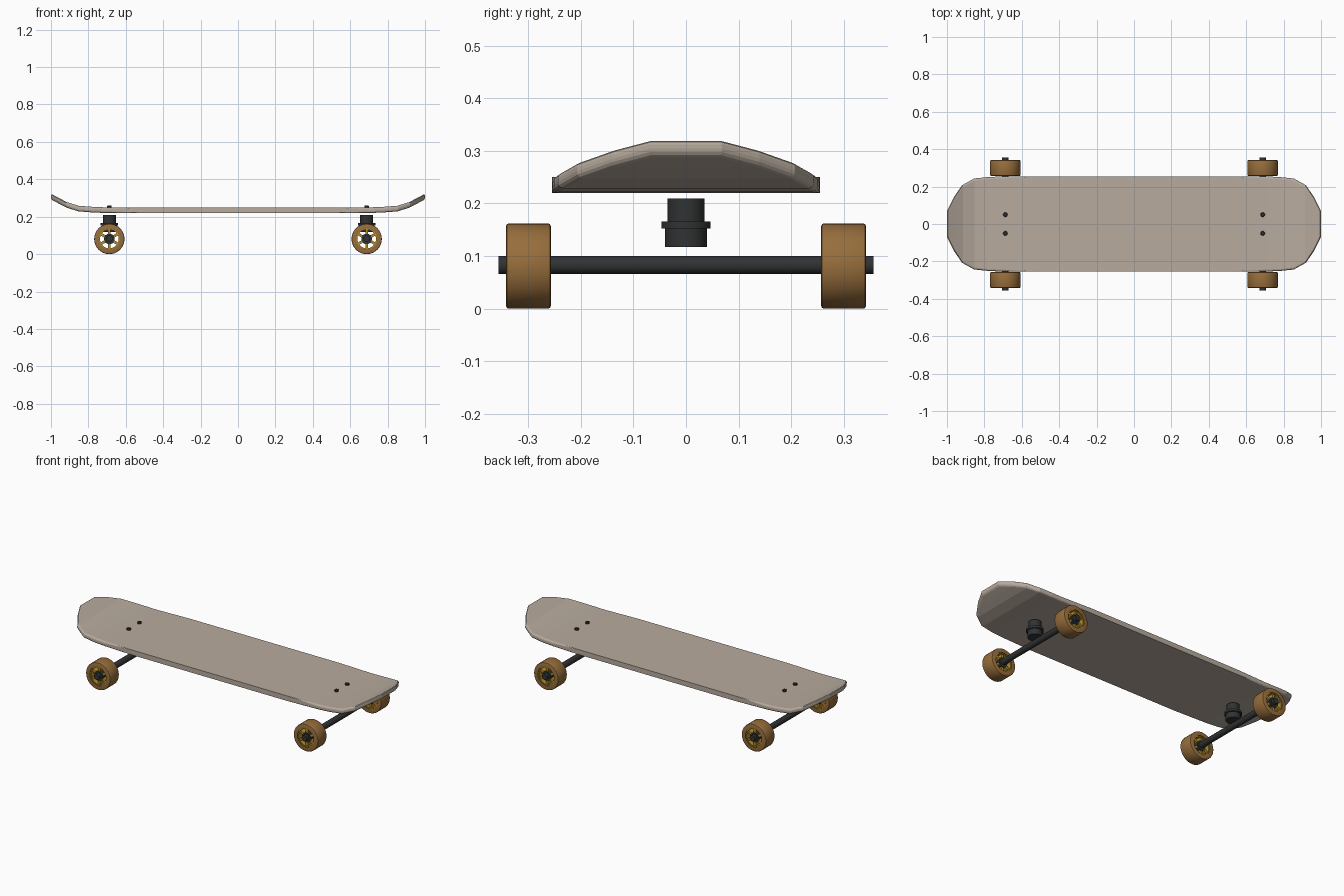
import bpy, bmesh, math
from mathutils import Matrix

if "Cube" in bpy.data.objects:
    bpy.data.objects.remove(bpy.data.objects["Cube"])


def material(name, rgb):
    m = bpy.data.materials.new(name)
    m.diffuse_color = (*rgb, 1)
    m.use_nodes = True
    m.node_tree.nodes["Principled BSDF"].inputs["Base Color"].default_value = m.diffuse_color
    return m


WOOD = material("deck taupe", (0.48, 0.41, 0.345))
TYRE = material("tyre brown", (0.31, 0.155, 0.045))
GOLD = material("spoke gold", (0.46, 0.27, 0.025))
DARK = material("dark metal", (0.03, 0.032, 0.033))


def finish(bm, name, mat, smooth=True):
    bmesh.ops.recalc_face_normals(bm, faces=bm.faces)
    me = bpy.data.meshes.new(name)
    bm.to_mesh(me)
    bm.free()
    me.materials.append(mat)
    ob = bpy.data.objects.new(name, me)
    bpy.context.collection.objects.link(ob)
    if smooth:
        bpy.ops.object.select_all(action='DESELECT')
        ob.select_set(True)
        bpy.context.view_layer.objects.active = ob
        bpy.ops.object.shade_smooth_by_angle(angle=math.radians(35))
    return ob


def lathe(name, profile, mat, loc, axis='Z', n=32, closed=False):
    """Revolve (radius, height) points around an axis; closed makes a ring."""
    bm = bmesh.new()
    rings = [[bm.verts.new((r * math.cos(2 * math.pi * i / n),
                            r * math.sin(2 * math.pi * i / n), h))
              for i in range(n)] for r, h in profile]
    pairs = list(zip(rings, rings[1:]))
    if closed:
        pairs.append((rings[-1], rings[0]))
    else:
        bm.faces.new(rings[0])
        bm.faces.new(rings[-1])
    for a, b in pairs:
        for i in range(n):
            j = (i + 1) % n
            bm.faces.new((a[i], a[j], b[j], b[i]))
    if axis == 'Y':
        bm.transform(Matrix.Rotation(math.radians(-90), 4, 'X'))
    bm.transform(Matrix.Translation(loc))
    return finish(bm, name, mat)


# Deck: stations of (x, half width, underside height), mirrored end to end
half = [(0.5, 0.255, 0.22), (0.71, 0.254, 0.22), (0.78, 0.251, 0.223),
        (0.855, 0.243, 0.229), (0.92, 0.207, 0.25), (0.965, 0.14, 0.274),
        (1.0, 0.068, 0.293)]
stations = [(-x, w, z) for x, w, z in reversed(half)] + half
bm = bmesh.new()
T = 0.03
rows = [[bm.verts.new((x, s * w, z + t)) for s, t in ((-1, 0), (1, 0), (1, T), (-1, T))]
        for x, w, z in stations]
for a, b in zip(rows, rows[1:]):
    for i in range(4):
        j = (i + 1) % 4
        bm.faces.new((a[i], a[j], b[j], b[i]))
bm.faces.new(rows[0])
bm.faces.new(rows[-1])
bm.verts.index_update()
last = len(rows) - 1
rim = []
for e in bm.edges:
    (ra, ca), (rb, cb) = (divmod(v.index, 4) for v in e.verts)
    lengthwise = ra != rb
    end_cap = ra == rb and ra in (0, last) and {ca, cb} in ({0, 1}, {2, 3})
    if lengthwise or end_cap:
        rim.append(e)
bmesh.ops.bevel(bm, geom=rim, offset=0.011, segments=3, profile=0.5, affect='EDGES')
finish(bm, "deck", WOOD, smooth=False)

AX, AZ, WY = 0.688, 0.081, 0.2995
for sx, end in ((-1, "left"), (1, "right")):
    x = sx * AX
    # Truck mount, axle and deck bolts
    lathe(f"{end}_truck", [(0.04, 0.117), (0.04, 0.152), (0.047, 0.152), (0.047, 0.166),
                           (0.035, 0.166), (0.035, 0.209)], DARK, (x, 0, 0))
    lathe(f"{end}_axle", [(0.0175, -0.356), (0.0175, 0.356)], DARK, (x, 0, AZ + 0.002), 'Y', 20)
    for sy, side in ((-1, "front"), (1, "back")):
        lathe(f"{end}_{side}_bolt", [(0.012, 0.24), (0.012, 0.257), (0.009, 0.26)],
              DARK, (x, sy * 0.05, 0), n=16)
        # Wheel: tyre ring, gold rim, spokes and dark hub
        loc = (x, sy * WY, AZ)
        name = f"{end}_{side}"
        h, c = 0.0425, 0.005
        lathe(f"{name}_tyre", [(0.055, -h), (0.076, -h), (0.0795, -h + 0.0015),
                               (0.081, -h + c), (0.081, h - c), (0.0795, h - 0.0015),
                               (0.076, h), (0.055, h)], TYRE, loc, 'Y', 40, True)
        lathe(f"{name}_rim", [(0.05, -0.038), (0.056, -0.038), (0.056, 0.038),
                              (0.05, 0.038)], GOLD, loc, 'Y', 40, True)
        lathe(f"{name}_hub", [(0.028, -0.038), (0.028, 0.038)], DARK, loc, 'Y', 24)
        bm = bmesh.new()
        for k in range(6):
            m = (Matrix.Translation(loc) @ Matrix.Rotation(math.radians(60 * k + 30), 4, 'Y')
                 @ Matrix.Translation((0.039, 0, 0)) @ Matrix.Diagonal((0.026, 0.066, 0.014, 1)))
            bmesh.ops.create_cube(bm, size=1, matrix=m)
        finish(bm, f"{name}_spokes", GOLD, smooth=False)
